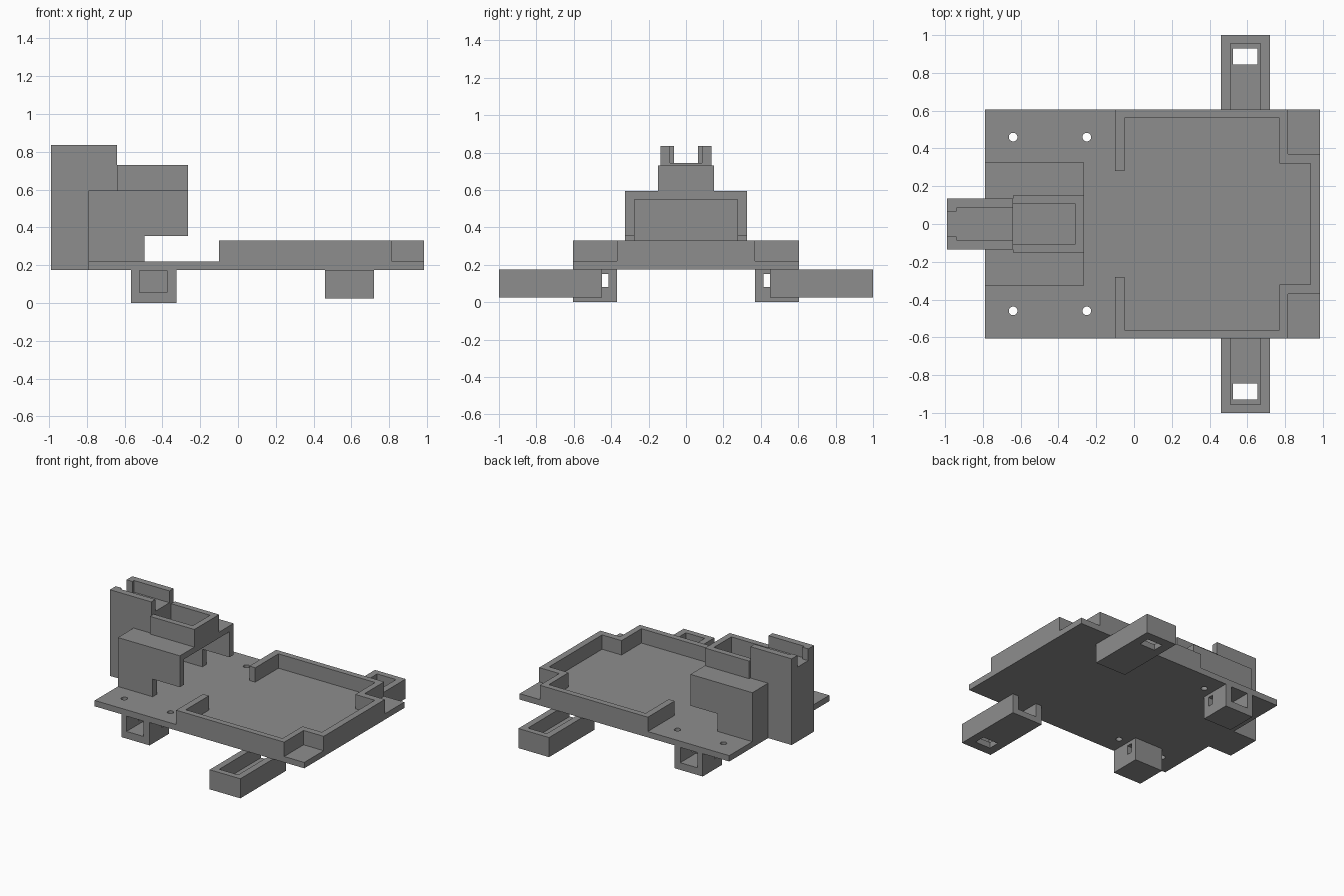
import bpy, bmesh, math
from mathutils import Vector

if "Cube" in bpy.data.objects:
    bpy.data.objects.remove(bpy.data.objects["Cube"])

grey = bpy.data.materials.new("plain grey")
grey.diffuse_color = (0.27, 0.27, 0.27, 1)
grey.use_nodes = True
grey.node_tree.nodes["Principled BSDF"].inputs["Base Color"].default_value = grey.diffuse_color


def finish(name, bm):
    bmesh.ops.recalc_face_normals(bm, faces=bm.faces)
    me = bpy.data.meshes.new(name)
    bm.to_mesh(me)
    bm.free()
    me.materials.append(grey)
    ob = bpy.data.objects.new(name, me)
    bpy.context.collection.objects.link(ob)
    return ob


def prism(name, pts, lo, hi, axis="z"):
    """Extrude an outline: (x, y) along z, or (x, z) along y."""
    bm = bmesh.new()
    to3d = (lambda a, b: (a, b, lo)) if axis == "z" else (lambda a, b: (a, lo, b))
    step = Vector((0, 0, hi - lo)) if axis == "z" else Vector((0, hi - lo, 0))
    face = bm.faces.new([bm.verts.new(to3d(a, b)) for a, b in pts])
    ext = bmesh.ops.extrude_face_region(bm, geom=[face])
    bmesh.ops.translate(bm, vec=step,
                        verts=[v for v in ext["geom"] if isinstance(v, bmesh.types.BMVert)])
    return finish(name, bm)


def box(name, x0, x1, y0, y1, z0, z1):
    y0, y1 = sorted((y0, y1))
    return prism(name, [(x0, y0), (x1, y0), (x1, y1), (x0, y1)], z0, z1)


def cut(target, cutter):
    mod = target.modifiers.new("cut", "BOOLEAN")
    mod.operation = "DIFFERENCE"
    mod.solver = "EXACT"
    mod.object = cutter
    cutter.hide_render = True
    cutter.hide_viewport = True


# Base plate with four screw holes
plate = box("base_plate", -0.79, 0.985, -0.605, 0.605, 0.175, 0.22)
for x in (-0.64, -0.25):
    for y in (-0.46, 0.46):
        ring = [(x + 0.023 * math.cos(i * math.tau / 24),
                 y + 0.023 * math.sin(i * math.tau / 24)) for i in range(24)]
        cut(plate, prism("screw_hole_cutter", ring, 0.1, 0.3))

# Tray rim, one continuous wall open in the middle of its left side
half = [(-0.05, 0.28), (-0.10, 0.28), (-0.10, 0.605), (0.815, 0.605), (0.815, 0.37), (0.985, 0.37)]
inner = [(0.935, 0.32), (0.77, 0.32), (0.77, 0.56), (-0.05, 0.56)]


def flip(pts):
    return [(x, -y) for x, y in reversed(pts)]


prism("tray_rim", half + flip(half) + flip(inner) + inner, 0.22, 0.33)

# Housing: side walls with a raised end, back wall, roof
side = [(-0.79, 0.22), (-0.495, 0.22), (-0.495, 0.355), (-0.265, 0.355), (-0.265, 0.55), (-0.79, 0.55)]
prism("housing_side_front", side, -0.325, -0.275, "y")
prism("housing_side_back", side, 0.275, 0.325, "y")
box("housing_back_wall", -0.79, -0.74, -0.275, 0.275, 0.22, 0.55)
box("housing_roof", -0.79, -0.265, -0.325, 0.325, 0.55, 0.595)

# Open-topped box on the roof
prism("upper_box", [(-0.64, 0.15), (-0.265, 0.15), (-0.265, -0.15), (-0.64, -0.15),
                    (-0.64, -0.105), (-0.31, -0.105), (-0.31, 0.105), (-0.64, 0.105)], 0.595, 0.73)

# Tall column with a slotted head
prism("column", [(-0.99, 0.175), (-0.79, 0.175), (-0.79, 0.595), (-0.64, 0.595),
                 (-0.64, 0.745), (-0.99, 0.745)], -0.135, 0.135, "y")
for s, label in ((-1, "front"), (1, "back")):
    prism("column_cheek_" + label, [(-0.99, s * 0.135), (-0.64, s * 0.135), (-0.64, s * 0.085),
                                    (-0.94, s * 0.085), (-0.94, s * 0.065), (-0.99, s * 0.065)],
          0.745, 0.835)

    # Hollow lug under the plate, open outwards, with a slit through both cheeks
    lug = box("lug_" + label, -0.565, -0.325, s * 0.37, s * 0.605, 0, 0.175)
    cut(lug, box("lug_pocket_cutter", -0.52, -0.375, s * 0.415, s * 0.7, 0.055, 0.172))
    cut(lug, box("lug_slit_cutter", -0.7, -0.2, s * 0.415, s * 0.46, 0.08, 0.15))

    # Side arm: trough open on top and at its inner end, with a hole in the floor
    arm = box("arm_" + label, 0.46, 0.72, s * 0.45, s * 1.0, 0.025, 0.175)
    cut(arm, box("arm_trough_cutter", 0.51, 0.67, s * 0.40, s * 0.955, 0.07, 0.3))
    cut(arm, box("arm_hole_cutter", 0.525, 0.655, s * 0.845, s * 0.93, -0.1, 0.2))
